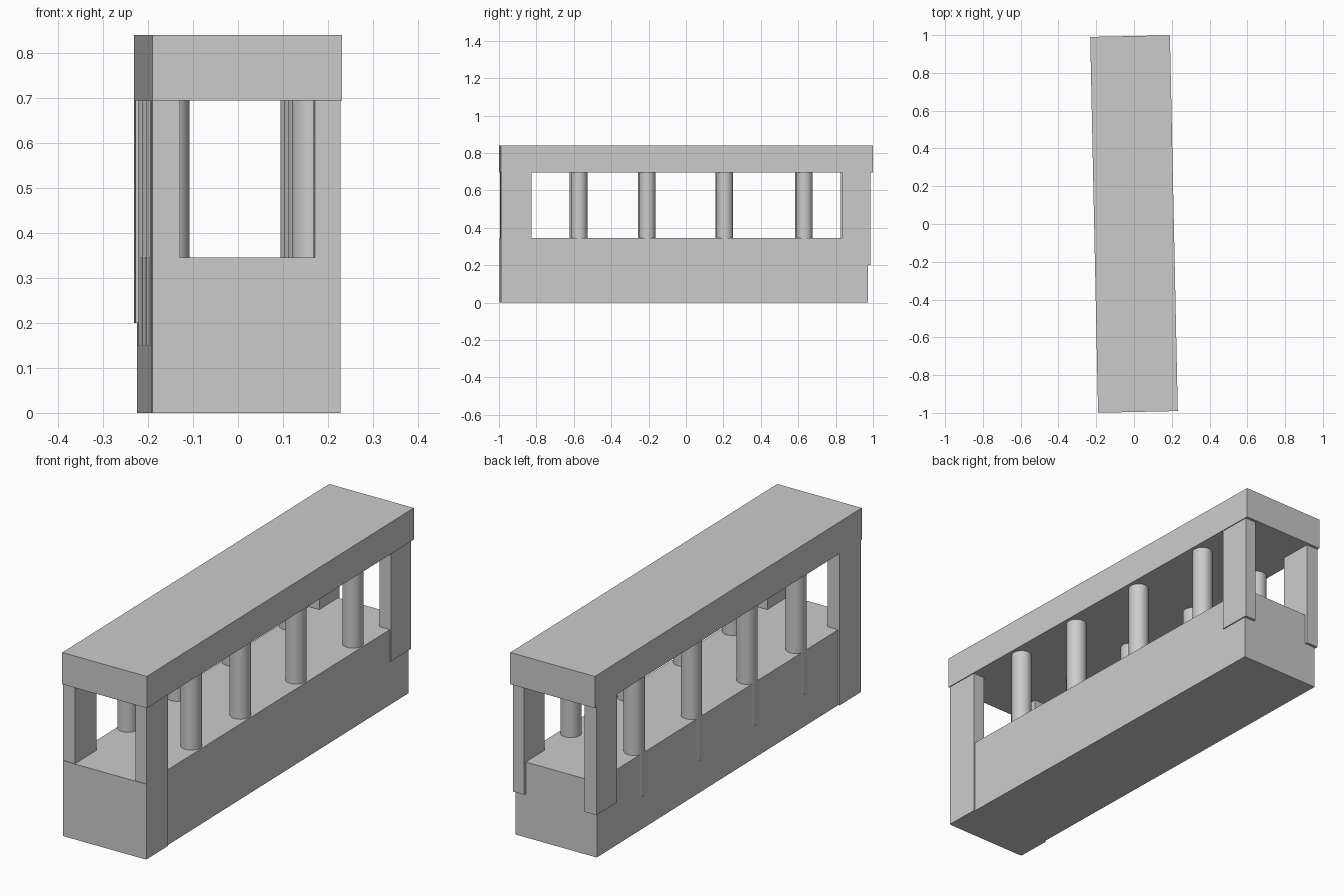
import bpy, math

if "Cube" in bpy.data.objects:
    bpy.data.objects.remove(bpy.data.objects["Cube"])

ANGLE = math.radians(1.2)  # the whole structure sits slightly turned
parts = []


def box(name, x0, x1, y0, y1, z0, z1):
    bpy.ops.mesh.primitive_cube_add(size=1)
    ob = bpy.context.object
    ob.name = name
    for v in ob.data.vertices:
        v.co.x = x1 if v.co.x > 0 else x0
        v.co.y = y1 if v.co.y > 0 else y0
        v.co.z = z1 if v.co.z > 0 else z0
    ob.rotation_euler.z = ANGLE
    return ob


def column(name, x, y, z0, z1, r):
    c, s = math.cos(ANGLE), math.sin(ANGLE)
    bpy.ops.mesh.primitive_cylinder_add(
        vertices=40, radius=r, depth=z1 - z0,
        location=(x * c - y * s, x * s + y * c, (z0 + z1) / 2))
    ob = bpy.context.object
    ob.name = name
    bpy.ops.object.shade_smooth_by_angle(angle=math.radians(30))
    return ob


# Solid base and flat roof slab
box("base", -0.204, 0.202, -0.993, 0.97, 0, 0.345)
box("roof", -0.211, 0.211, -0.995, 0.995, 0.695, 0.84)

# Corner posts: the front pair reach the ground, the back pair stop short
for side, x0, x1 in (("left", -0.211, -0.15), ("right", 0.15, 0.207)):
    box(f"front_{side}_post", x0, x1, -0.99, -0.83, 0, 0.70)
    box(f"back_{side}_post", x0, x1, 0.83, 0.982, 0.2, 0.70)

# Two rows of round columns sunk into the base
for i, y in enumerate((-0.575, -0.21, 0.205, 0.63)):
    for side, x in (("left", -0.164), ("right", 0.152)):
        column(f"{side}_column_{i + 1}", x, y, 0.15, 0.70, 0.044)
